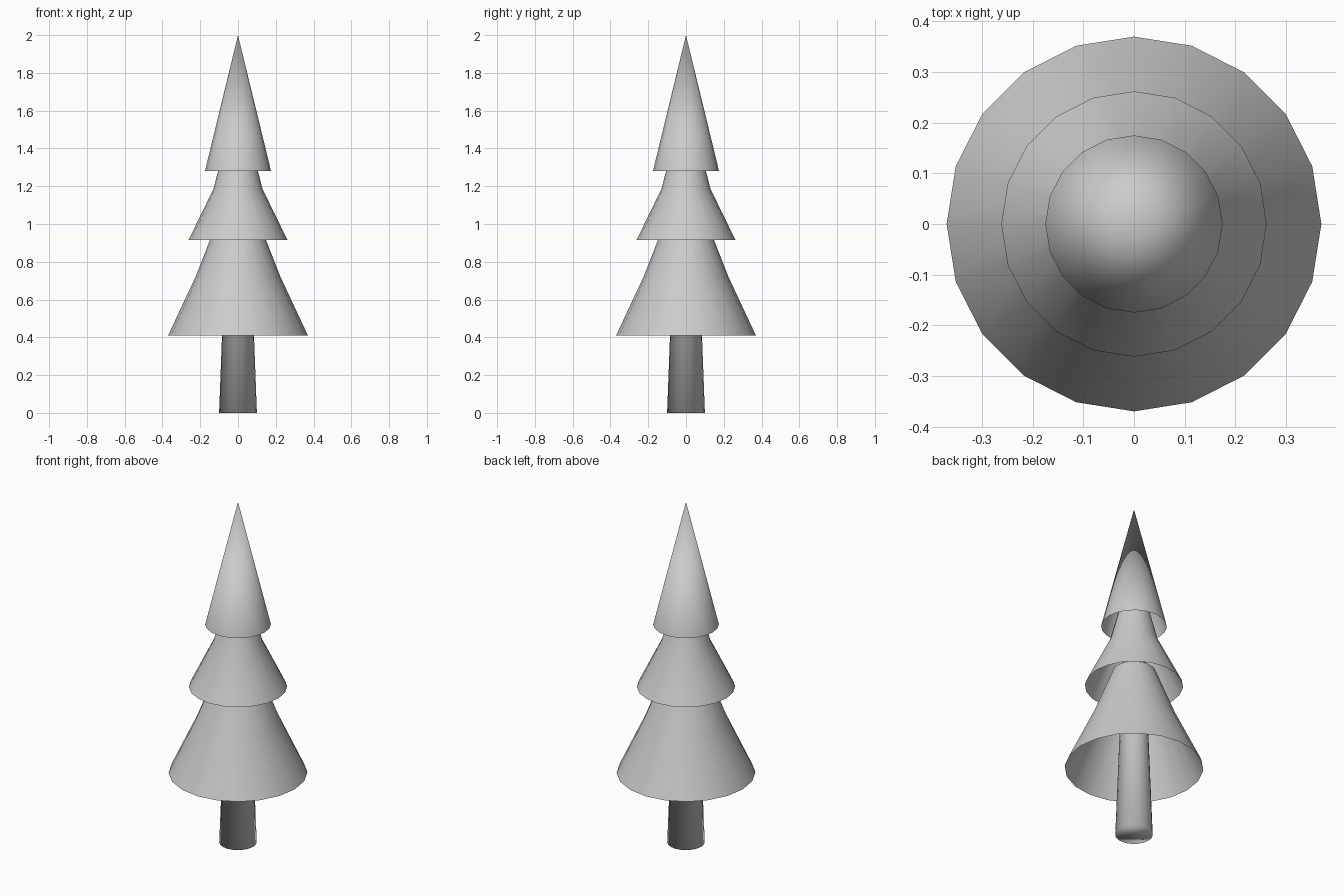
import bpy, bmesh
from math import cos, sin, pi

if "Cube" in bpy.data.objects:
    bpy.data.objects.remove(bpy.data.objects["Cube"])

SIDES = 20


def lathe(name, profile, cap_bottom=False):
    """Spin (radius, z) points around z; a zero radius makes an apex."""
    bm = bmesh.new()
    rings = []
    for r, z in profile:
        if r == 0:
            rings.append([bm.verts.new((0, 0, z))] * SIDES)
        else:
            rings.append([bm.verts.new((r * sin(2 * pi * i / SIDES),
                                        r * cos(2 * pi * i / SIDES), z))
                          for i in range(SIDES)])
    for lo, hi in zip(rings, rings[1:]):
        for i in range(SIDES):
            j = (i + 1) % SIDES
            corners = [lo[i], lo[j], hi[j], hi[i]]
            bm.faces.new(list(dict.fromkeys(corners)))
    if cap_bottom:
        bm.faces.new(rings[0])
    bmesh.ops.recalc_face_normals(bm, faces=bm.faces)
    # Open skirts: make sure the outside faces outwards
    side = bm.faces[:][0]
    c = side.calc_center_median()
    if side.normal.x * c.x + side.normal.y * c.y < 0:
        bmesh.ops.reverse_faces(bm, faces=bm.faces)
    for f in bm.faces:
        f.smooth = True
    mesh = bpy.data.meshes.new(name)
    bm.to_mesh(mesh)
    bm.free()
    obj = bpy.data.objects.new(name, mesh)
    bpy.context.collection.objects.link(obj)
    return obj


# Tapered trunk running up inside the foliage
lathe("trunk", [(0.1, 0), (0.049, 1.36)], cap_bottom=True)

# Hollow foliage skirts, open underneath
lathe("lower_foliage", [(0.37, 0.41), (0.225, 0.72), (0.115, 1.0)])
lathe("middle_foliage", [(0.262, 0.915), (0.13, 1.185), (0.085, 1.36)])
lathe("top_foliage", [(0.175, 1.28), (0, 2.0)])
